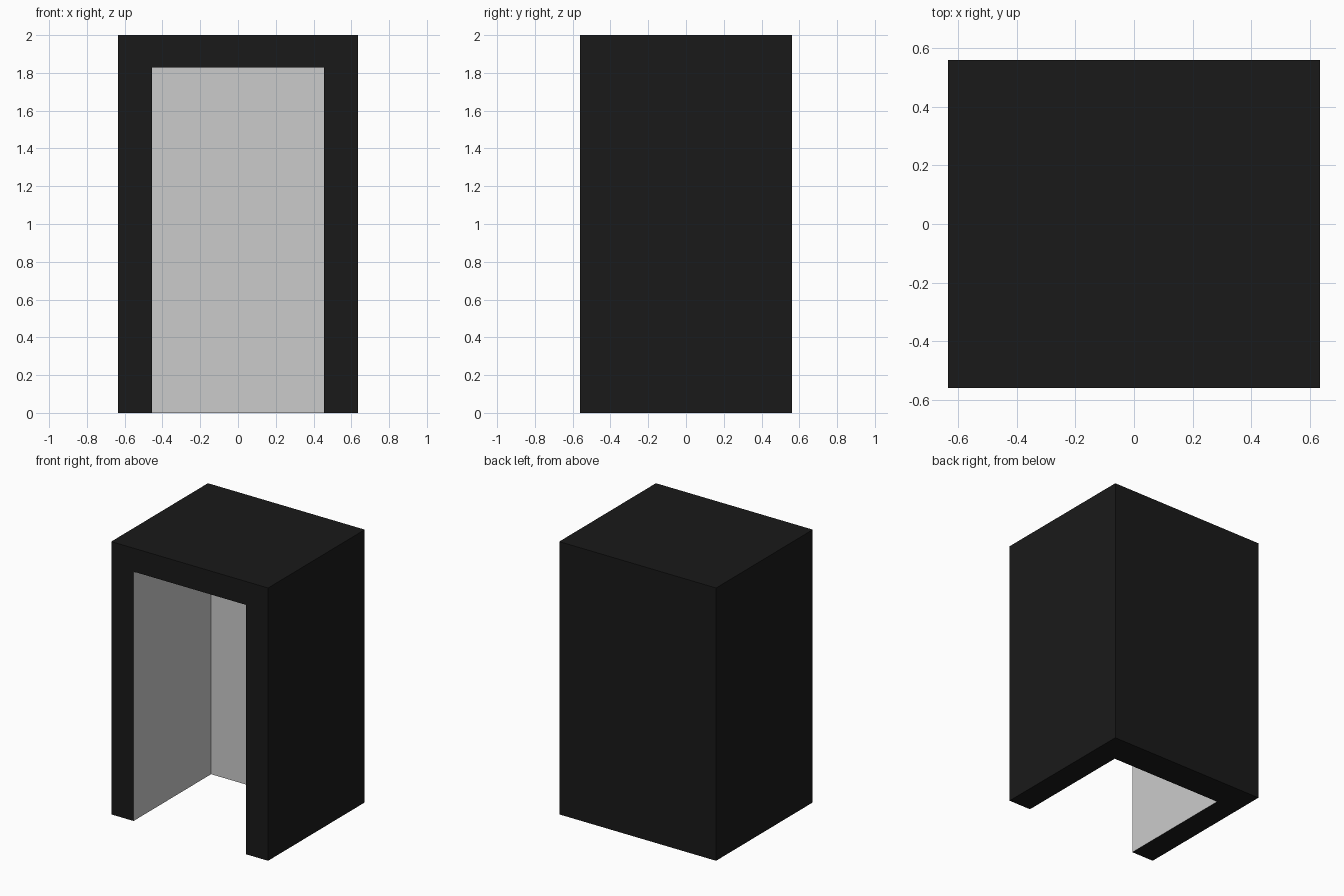
import bpy

if "Cube" in bpy.data.objects:
    bpy.data.objects.remove(bpy.data.objects["Cube"])

W, D, H = 1.272, 1.12, 2.0              # outer size
IN_X, IN_BACK, IN_TOP = 0.455, 0.338, 1.828  # inner limits of the opening


def box(name, lo, hi):
    size = [b - a for a, b in zip(lo, hi)]
    mid = [(a + b) / 2 for a, b in zip(lo, hi)]
    bpy.ops.mesh.primitive_cube_add(size=1, location=mid)
    ob = bpy.context.object
    ob.name = name
    ob.scale = size
    bpy.ops.object.transform_apply(location=True, rotation=False, scale=True)
    return ob


def material(name, value):
    mat = bpy.data.materials.new(name)
    mat.diffuse_color = (value, value, value, 1)
    mat.use_nodes = True
    mat.node_tree.nodes["Principled BSDF"].inputs["Base Color"].default_value = mat.diffuse_color
    return mat


# Hollow, open past the front and bottom
cutter = box("opening_cutter", (-IN_X, -D, -0.5), (IN_X, IN_BACK, IN_TOP))
cutter.hide_render = True

# Cabinet shell
shell = box("cabinet_shell", (-W / 2, -D / 2, 0), (W / 2, D / 2, H))
cut = shell.modifiers.new("opening", 'BOOLEAN')
cut.operation = 'DIFFERENCE'
cut.solver = 'EXACT'
cut.object = cutter
bpy.ops.object.modifier_apply(modifier=cut.name)
bpy.data.objects.remove(cutter)

# Black outside, grey lining inside
shell.data.materials.clear()
shell.data.materials.append(material("black_outside", 0.01))
shell.data.materials.append(material("grey_lining", 0.8))
e = 0.005
for f in shell.data.polygons:
    x, y, z = f.center
    inside = (abs(x) < IN_X + e and -D / 2 + e < y < IN_BACK + e
              and e < z < IN_TOP + e)
    f.material_index = 1 if inside else 0
